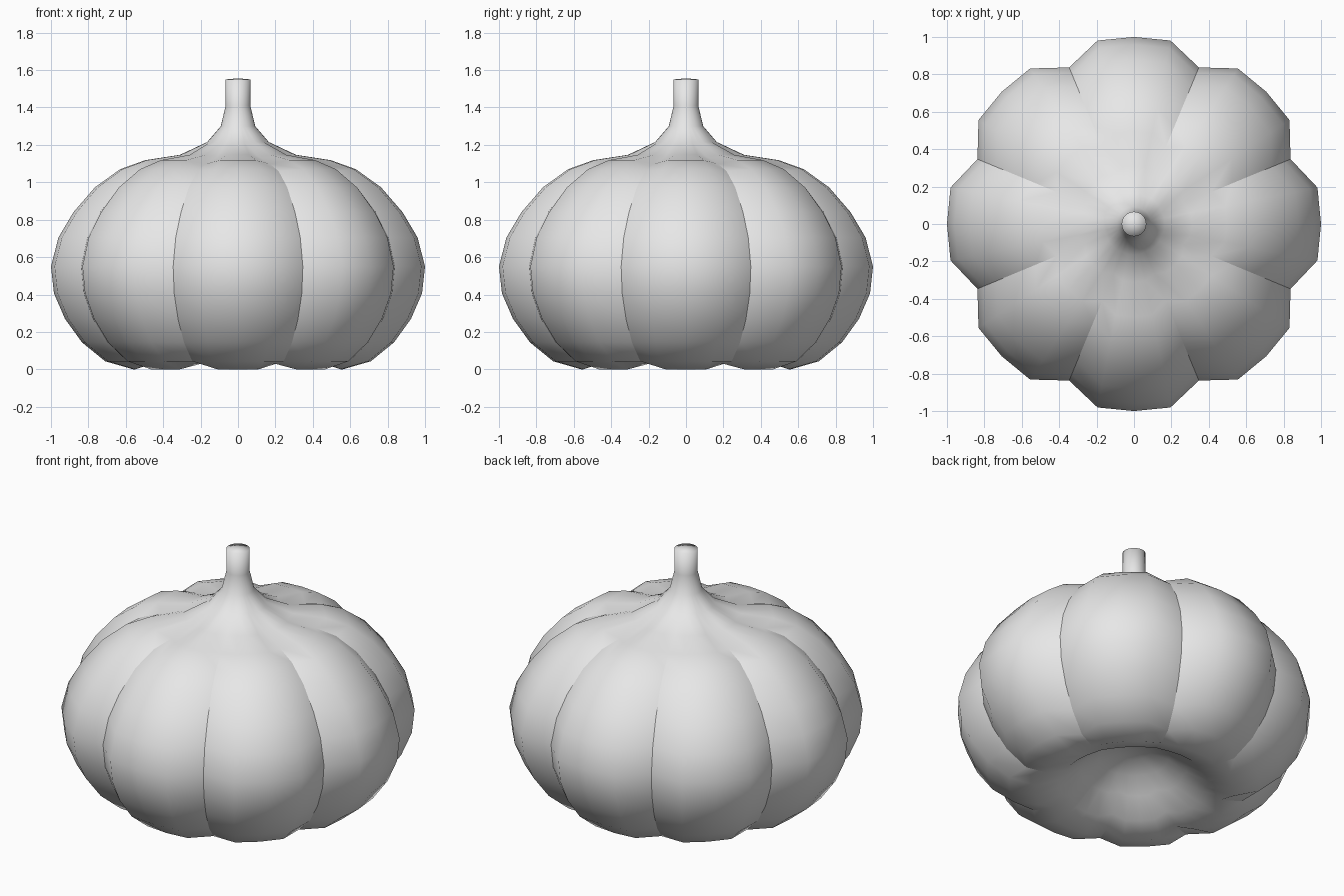
import bpy
import bmesh
from math import sin, cos, tau

cube = bpy.data.objects.get("Cube")
if cube:
    bpy.data.objects.remove(cube, do_unlink=True)

LOBES = 8
COLUMNS = LOBES * 4

# Profile rows from stem tip to hollow underside:
# radius and height on a lobe, groove radius factor, groove height offset
PROFILE = [
    (.066, 1.55, 1, 0), (.066, 1.41, 1, 0), (.092, 1.30, 1, 0),
    (.165, 1.215, .97, 0), (.31, 1.147, .92, -.01), (.497, 1.118, .9, -.02),
    (.63, 1.07, .9, -.01), (.765, .973, .9, 0), (.88, .84, .905, 0),
    (.96, .705, .906, 0), (1, .55, .906, 0), (.984, .406, .906, 0),
    (.925, .27, .906, 0), (.834, .144, .906, 0), (.71, .043, .9, 0),
    (.56, 0, .92, .03), (.42, .045, .94, .02), (.3, .14, .95, .01),
    (.2, .215, .97, 0), (.09, .255, 1, 0),
]

# Pumpkin skin and stem as one lathe with pinched grooves
bm = bmesh.new()
rings = []
for radius, height, pinch, shift in PROFILE:
    ring = []
    for i in range(COLUMNS):
        groove = i % 4 == 2
        r = radius * (pinch if groove else 1)
        z = height + (shift if groove else 0)
        a = tau * i / COLUMNS
        ring.append(bm.verts.new((r * cos(a), r * sin(a), z)))
    rings.append(ring)

for upper, lower in zip(rings, rings[1:]):
    for i in range(COLUMNS):
        j = (i + 1) % COLUMNS
        bm.faces.new((upper[i], lower[i], lower[j], upper[j]))

# Slightly domed stem cap and centre of the hollow base
for ring, height in ((rings[0], 1.556), (rings[-1], .265)):
    centre = bm.verts.new((0, 0, height))
    for i in range(COLUMNS):
        bm.faces.new((ring[i], ring[(i + 1) % COLUMNS], centre))

bmesh.ops.recalc_face_normals(bm, faces=bm.faces)
for face in bm.faces:
    face.smooth = True

# Keep the grooves crisp around the body, blending out towards the stem
for upper, lower in zip(rings[5:15], rings[6:16]):
    for i in range(2, COLUMNS, 4):
        bm.edges.get((upper[i], lower[i])).smooth = False

mesh = bpy.data.meshes.new("pumpkin")
bm.to_mesh(mesh)
bm.free()

# Plain grey finish
grey = bpy.data.materials.new("light_grey")
grey.use_nodes = True
colour = (.8, .8, .8, 1)
grey.diffuse_color = colour
grey.node_tree.nodes["Principled BSDF"].inputs["Base Color"].default_value = colour
mesh.materials.append(grey)

pumpkin = bpy.data.objects.new("pumpkin", mesh)
bpy.context.collection.objects.link(pumpkin)
